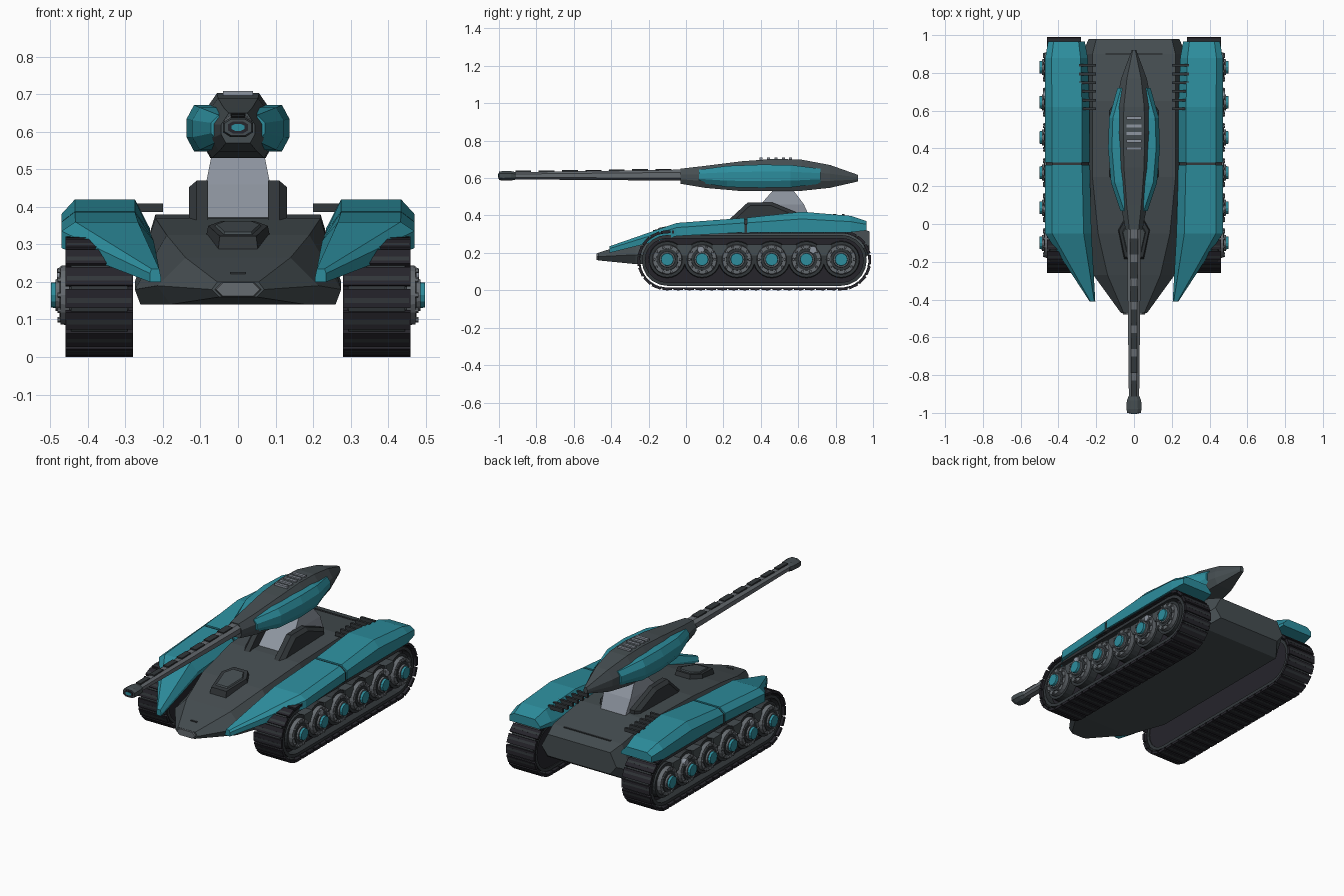
import bpy, bmesh, math
from mathutils import Matrix, Vector

cube = bpy.data.objects.get("Cube")
if cube:
    bpy.data.objects.remove(cube, do_unlink=True)


def material(name, rgb):
    m = bpy.data.materials.new(name)
    m.use_nodes = True
    m.diffuse_color = (*rgb, 1)
    m.node_tree.nodes["Principled BSDF"].inputs["Base Color"].default_value = (*rgb, 1)
    return m


teal = material("teal armour", (.026, .27, .34))
dark = material("dark armour", (.06, .075, .082))
black = material("track black", (.019, .018, .024))
steel = material("steel grey", (.13, .145, .16))
light = material("light grey", (.27, .3, .35))
charcoal = material("charcoal", (.032, .038, .042))


def finish(name, bm, mat, mirror=False):
    bmesh.ops.recalc_face_normals(bm, faces=bm.faces)
    mesh = bpy.data.meshes.new(name)
    bm.to_mesh(mesh)
    bm.free()
    mesh.materials.append(mat)
    ob = bpy.data.objects.new(name, mesh)
    bpy.context.collection.objects.link(ob)
    if mirror:
        ob.modifiers.new("Mirror", "MIRROR")
    return ob


def loft(name, rings, mat, mirror=False, closed=False):
    """Skin rings of points; cap the ends, or join last to first."""
    bm = bmesh.new()
    vs = [[bm.verts.new(p) for p in r] for r in rings]
    n = len(vs[0])
    pairs = list(zip(vs, vs[1:])) + ([(vs[-1], vs[0])] if closed else [])
    for a, b in pairs:
        for i in range(n):
            j = (i + 1) % n
            bm.faces.new((a[i], a[j], b[j], b[i]))
    if not closed:
        bm.faces.new(vs[0])
        bm.faces.new(vs[-1])
    return finish(name, bm, mat, mirror)


def add_box(bm, centre, size, rot=Matrix()):
    m = Matrix.Translation(centre) @ rot @ Matrix.Diagonal((*size, 1))
    bmesh.ops.create_cube(bm, size=1, matrix=m)


def boxes(name, items, mat, mirror=False):
    bm = bmesh.new()
    for centre, size in items:
        add_box(bm, centre, size)
    return finish(name, bm, mat, mirror)


def add_disc(bm, axis, centre, r1, r2, depth, sides):
    m = Matrix.Translation(centre) @ Vector(axis).to_track_quat("Z", "Y").to_matrix().to_4x4()
    bmesh.ops.create_cone(bm, cap_ends=True, segments=sides, radius1=r1, radius2=r2,
                          depth=depth, matrix=m)


def sym(half, y):
    """Full cross-section from its right half, listed bottom to top."""
    return [(x, y, z) for x, z in half] + [(-x, y, z) for x, z in reversed(half)]


# Hull: bottom, side and deck half-widths with heights
hull = [(-.47, .05, .16, .07, .18, .055, .2), (-.27, .18, .14, .215, .19, .14, .265),
        (-.05, .26, .14, .275, .18, .19, .325), (.25, .26, .14, .275, .2, .22, .37),
        (.65, .26, .14, .275, .2, .22, .38), (.9, .26, .14, .275, .2, .22, .34),
        (.98, .2, .19, .24, .24, .2, .315)]
loft("hull", [sym([(a, b), (c, d), (e, f)], y) for y, a, b, c, d, e, f in hull], dark)
loft("nose_plate", [sym([(.045 * s, .18 - .02 * s), (.065 * s, .18), (.045 * s, .18 + .02 * s)], y)
                    for y, s in ((-.46, 1), (-.478, .9))], steel)
boxes("deck_slot", [((0, .9, .34), (.3, .012, .006)), ((0, -.4, .222), (.04, .012, .008))], charcoal)

# Sloped front hatch
outline = [(.05, .04), (.09, -.03), (.055, -.19), (-.055, -.19), (-.09, -.03), (-.05, .04)]
for name, s0, s1, h0, h1, mat in (("hatch", 1, .88, -.03, .022, charcoal),
                                  ("hatch_lid", .7, .64, .02, .028, dark)):
    loft(name, [[(x * s, (y + .07) * s - .07, .335 + .2 * ((y + .07) * s - .07) + h)
                 for x, y in outline] for s, h in ((s0, h0), (s1, h1))], mat)


# Fenders in two pieces per side
def fender_ring(y, xi, xo, zb, zt):
    w, h = xo - xi, zt - zb
    return [(xi, y, zb), (xi, y, zb + .3 * h), (xi + .17 * w, y, zt), (xo - .15 * w, y, zt),
            (xo, y, zt - .35 * h), (xo, y, zb)]


front = [(-.41, .205, .235, .2, .235), (-.05, .225, .47, .29, .36), (.312, .235, .47, .31, .387)]
rear = [(.326, .235, .47, .31, .388), (.62, .235, .47, .31, .42), (.88, .245, .47, .31, .398),
        (.965, .26, .455, .32, .37)]
loft("front_fender", [fender_ring(*s) for s in front], teal, True)
loft("rear_fender", [fender_ring(*s) for s in rear], teal, True)
loft("fender_seam", [fender_ring(y, .24, .465, .3, .38) for y in (.3, .34)], charcoal, True)
boxes("fender_fins", [((.245, .61 + .046 * i, .398), (.09, .014, .022)) for i in range(6)],
      charcoal, True)

# Track running gear, built on one side and mirrored
FRONT, BACK, AXLE = -.1, .83, .16


def stadium(r, d):
    """Point and angle at distance d along a stadium of radius r."""
    run, arc = BACK - FRONT, math.pi * r
    d %= 2 * (run + arc)
    flip = d >= run + arc
    if flip:
        d -= run + arc
    a = max(0, d - run) / r
    y, z = min(d, run) + r * math.sin(a) - run / 2, -r * math.cos(a)
    if flip:
        y, z, a = -y, -z, a + math.pi
    return y + (FRONT + BACK) / 2, z + AXLE, a


def stadium_points(r, x, n=10):
    pts = []
    for c, start in ((BACK, -.5), (FRONT, .5)):
        for i in range(n + 1):
            a = math.pi * (start + i / n)
            pts.append((x, c + r * math.cos(a), AXLE + r * math.sin(a)))
    return pts


PADS = 48
length = 2 * (BACK - FRONT) + 2 * math.pi * .15
treads, links = bmesh.new(), bmesh.new()
for i in range(PADS):
    for k, bm, r, size in ((0, treads, .152, (.18, .05, .015)), (.5, links, .149, (.15, .028, .01)),
                           (0, links, .157, (.172, .013, .006))):
        y, z, a = stadium(r, (i + k) / PADS * (2 * (BACK - FRONT) + 2 * math.pi * r))
        add_box(bm, (.37, y, z), size, Matrix.Rotation(a, 4, "X"))
finish("track_pads", treads, black, True)
finish("track_links", links, charcoal, True)
loft("track_band", [stadium_points(r, x) for r, x in
                    ((.136, .29), (.136, .45), (.118, .45), (.118, .29))], charcoal, True, True)
loft("track_core", [stadium_points(.12, x) for x in (.295, .405)], black, True)

wheel_y = [FRONT + (BACK - FRONT) * i / 5 for i in range(6)]
X = (1, 0, 0)
discs = [("wheel_tyres", charcoal, .1, .096, .42, .06, 24), ("wheel_rims", steel, .082, .078, .455, .035, 20),
         ("wheel_dishes", charcoal, .062, .058, .466, .02, 20), ("wheel_collars", steel, .045, .042, .475, .022, 16),
         ("wheel_hubs", teal, .037, .033, .482, .034, 12)]
for name, mat, r1, r2, x, depth, sides in discs:
    bm = bmesh.new()
    for y in wheel_y:
        add_disc(bm, X, (x, y, AXLE + .005), r1, r2, depth, sides)
    finish(name, bm, mat, True)

bolts = bmesh.new()
for y in wheel_y:
    for k in range(10):
        a = k * math.tau / 10
        add_disc(bolts, X, (.475, y + .069 * math.cos(a), AXLE + .005 + .069 * math.sin(a)),
                 .008, .007, .012, 6)
finish("wheel_bolts", bolts, steel, True)
boxes("side_rail", [((.43, (a + b) / 2, .215), (.055, .075, .06))
                    for a, b in zip(wheel_y, wheel_y[1:])], dark, True)
caps = bmesh.new()
for y in (.08, .68):
    add_disc(caps, X, (.472, y, .217), .021, .018, .02, 12)
finish("rail_caps", caps, light, True)

# Turret pylon and its side supports
loft("pylon", [[(w, a, z), (w, b, z), (-w, b, z), (-w, a, z)] for z, w, a, b in
               ((.35, .078, .28, .68), (.46, .086, .4, .63), (.54, .07, .47, .57))], light)
brace = [(.2, .35), (.33, .47), (.46, .47), (.63, .4), (.63, .35)]
loft("pylon_brace", [[(x, .42 + (y - .42) * s, .35 + (z - .35) * s) for y, z in brace]
                     for x, s in ((.08, 1), (.11, 1), (.13, .86))], charcoal, True)

# Turret body
turret = [(-.03, .045, .57, .65), (.1, .07, .548, .665), (.3, .097, .53, .69), (.48, .102, .53, .703),
          (.62, .098, .532, .698), (.77, .068, .548, .67), (.92, .012, .582, .617)]
loft("turret", [sym([(.72 * w, b), (w, b + .3 * (t - b)), (w, b + .62 * (t - b)), (.55 * w, t)], y)
                for y, w, b, t in turret], dark)
pods = [(.07, .072, .575, .645), (.22, .122, .552, .665), (.4, .137, .548, .672),
        (.56, .132, .55, .67), (.72, .088, .57, .65)]
loft("turret_pod", [[(.05, y, b), (x - .02, y, b), (x, y, b + .3 * (t - b)), (x, y, t - .3 * (t - b)),
                     (x - .02, y, t), (.05, y, t)] for y, x, b, t in pods], teal, True)
boxes("turret_vents", [((0, .4 + .04 * i, .702), (.08, .016, .014)) for i in range(5)], light)

# Gun barrel with top plates and muzzle
def gun_ring(y, w, h, z):
    return sym([(.5 * w, z - h), (w, z - .5 * h), (w, z + .5 * h), (.5 * w, z + h)], y)


loft("barrel", [gun_ring(.02, .038, .03, .616), gun_ring(-.94, .027, .019, .612)], steel)
loft("muzzle", [gun_ring(y, w, h, .612) for y, w, h in
                ((-.91, .028, .02), (-.935, .038, .025), (-.98, .04, .026), (-1, .036, .022))], dark)
loft("bore_rim", [gun_ring(y, .027, .016, .612) for y in (-.99, -1.003)], black)
loft("bore", [gun_ring(y, .017, .009, .612) for y in (-.99, -1.005)], teal)
boxes("barrel_plates", [((0, -.12 - .125 * i, .643 - .0015 * i), (.04 - .002 * i, .085, .012))
                        for i in range(7)], charcoal)
